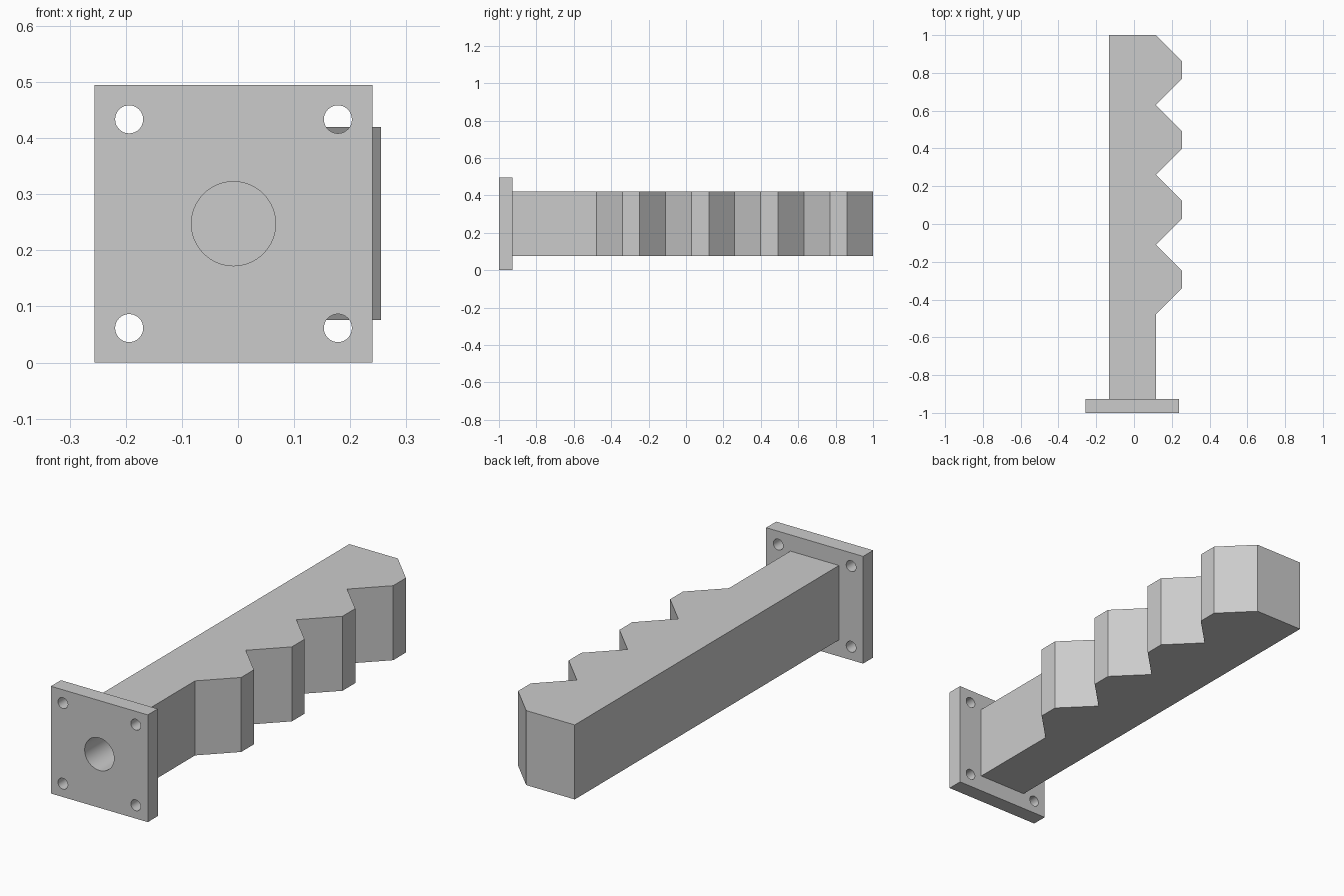
import bpy
import bmesh
import math
from mathutils import Matrix

cube = bpy.data.objects.get("Cube")
if cube:
    bpy.data.objects.remove(cube, do_unlink=True)

CX, CZ = -0.008, 0.2475          # axis of bar and plate
FRONT, PLATE_BACK, BACK = -1.0, -0.927, 1.0

grey = bpy.data.materials.new("grey_metal")
grey.use_nodes = True
grey.diffuse_color = (0.6, 0.6, 0.6, 1)
grey.node_tree.nodes["Principled BSDF"].inputs["Base Color"].default_value = (0.6, 0.6, 0.6, 1)


def make_object(name, bm):
    bmesh.ops.recalc_face_normals(bm, faces=bm.faces)
    mesh = bpy.data.meshes.new(name)
    bm.to_mesh(mesh)
    bm.free()
    mesh.materials.append(grey)
    obj = bpy.data.objects.new(name, mesh)
    bpy.context.collection.objects.link(obj)
    return obj


def extrude_outline(name, points, vector):
    bm = bmesh.new()
    face = bm.faces.new([bm.verts.new(p) for p in points])
    ext = bmesh.ops.extrude_face_region(bm, geom=[face])
    moved = [v for v in ext["geom"] if isinstance(v, bmesh.types.BMVert)]
    bmesh.ops.translate(bm, verts=moved, vec=vector)
    return make_object(name, bm)


def drill(target, name, x, z, radius, y0, y1, segments):
    # Cylinder along y, subtracted from the target
    bm = bmesh.new()
    place = Matrix.Translation((x, (y0 + y1) / 2, z)) @ Matrix.Rotation(math.pi / 2, 4, "X")
    bmesh.ops.create_cone(bm, cap_ends=True, segments=segments, radius1=radius,
                          radius2=radius, depth=y1 - y0, matrix=place)
    cutter = make_object(name, bm)
    cutter.hide_render = True
    mod = target.modifiers.new(name, "BOOLEAN")
    mod.operation = "DIFFERENCE"
    mod.solver = "EXACT"
    mod.object = cutter
    bpy.context.view_layer.objects.active = target
    bpy.ops.object.modifier_apply(modifier=mod.name)
    bpy.data.objects.remove(cutter, do_unlink=True)


# Toothed bar: four flat-tipped teeth along the +x side
LEFT, VALLEY, TIP = CX - 0.124, CX + 0.124, 0.2545
PITCH, SLOPE, FIRST = 0.3697, 0.1385, -0.4788
outline = [(LEFT, BACK), (LEFT, PLATE_BACK), (VALLEY, PLATE_BACK), (VALLEY, FIRST)]
for i in range(4):
    start = FIRST + i * PITCH
    outline += [(TIP, start + SLOPE), (TIP, start + PITCH - SLOPE), (VALLEY, start + PITCH)]
z0, height = 0.076, 0.344
bar = extrude_outline("toothed_bar", [(x, y, z0) for x, y in outline], (0, 0, height))

# Square mounting plate at the front
half = 0.2475
corners = [(-half, -half), (half, -half), (half, half), (-half, half)]
plate = extrude_outline("mounting_plate", [(CX + x, FRONT, CZ + z) for x, z in corners],
                        (0, PLATE_BACK - FRONT, 0))

# Four bolt holes through the plate
for sx in (-1, 1):
    for sz in (-1, 1):
        drill(plate, "bolt_hole", CX + sx * 0.186, CZ + sz * 0.186, 0.025,
              FRONT - 0.1, PLATE_BACK + 0.1, 32)

# Blind central bore through the plate and into the bar
drill(plate, "plate_bore", CX, CZ, 0.075, FRONT - 0.1, PLATE_BACK + 0.1, 64)
drill(bar, "bar_bore", CX, CZ, 0.075, PLATE_BACK - 0.1, 0.8, 64)

# Smooth hole walls, crisp edges
for obj in (bar, plate):
    bpy.ops.object.select_all(action="DESELECT")
    obj.select_set(True)
    bpy.context.view_layer.objects.active = obj
    bpy.ops.object.shade_smooth_by_angle(angle=math.radians(30))
